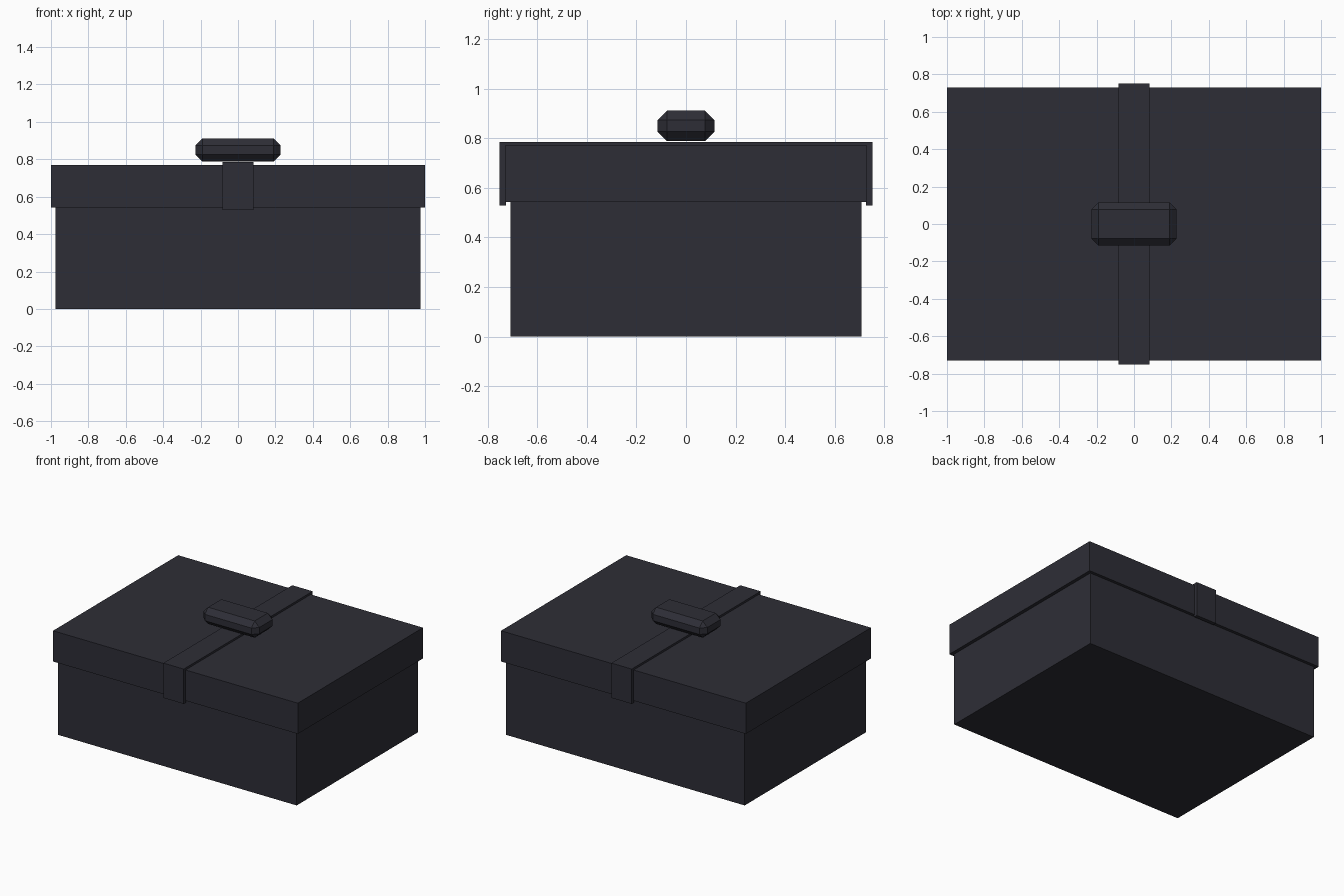
import bpy
import bmesh

if "Cube" in bpy.data.objects:
    bpy.data.objects.remove(bpy.data.objects["Cube"])

# One dark charcoal colour for the whole model
charcoal = bpy.data.materials.new("charcoal")
charcoal.diffuse_color = (0.027, 0.027, 0.037, 1)
charcoal.use_nodes = True
charcoal.node_tree.nodes["Principled BSDF"].inputs["Base Color"].default_value = charcoal.diffuse_color


def add_object(name, bm):
    bmesh.ops.recalc_face_normals(bm, faces=bm.faces)
    mesh = bpy.data.meshes.new(name)
    bm.to_mesh(mesh)
    bm.free()
    mesh.materials.append(charcoal)
    obj = bpy.data.objects.new(name, mesh)
    bpy.context.collection.objects.link(obj)
    return obj


def add_block(name, half_x, half_y, z0, z1):
    bm = bmesh.new()
    bmesh.ops.create_cube(bm, size=2)
    for v in bm.verts:
        v.co.x *= half_x
        v.co.y *= half_y
        v.co.z = z1 if v.co.z > 0 else z0
    return add_object(name, bm)


# Box body and overhanging lid
add_block("box_body", 0.975, 0.708, 0.0, 0.545)
add_block("lid", 1.0, 0.73, 0.543, 0.77)

# Strap: U-shaped profile folded over the lid, extruded along x
bm = bmesh.new()
half = [(0.752, 0.785), (0.752, 0.528), (0.725, 0.528), (0.725, 0.76)]
profile = half + [(-y, z) for y, z in reversed(half)]
face = bm.faces.new([bm.verts.new((-0.083, y, z)) for y, z in profile])
result = bmesh.ops.extrude_face_region(bm, geom=[face])
new_verts = [g for g in result["geom"] if isinstance(g, bmesh.types.BMVert)]
bmesh.ops.translate(bm, verts=new_verts, vec=(0.166, 0, 0))
add_object("strap", bm)

# Chamfered handle on top of the strap
handle = add_block("handle", 0.228, 0.115, 0.788, 0.911)
bevel = handle.modifiers.new("chamfer", "BEVEL")
bevel.width = 0.038
bevel.segments = 1
